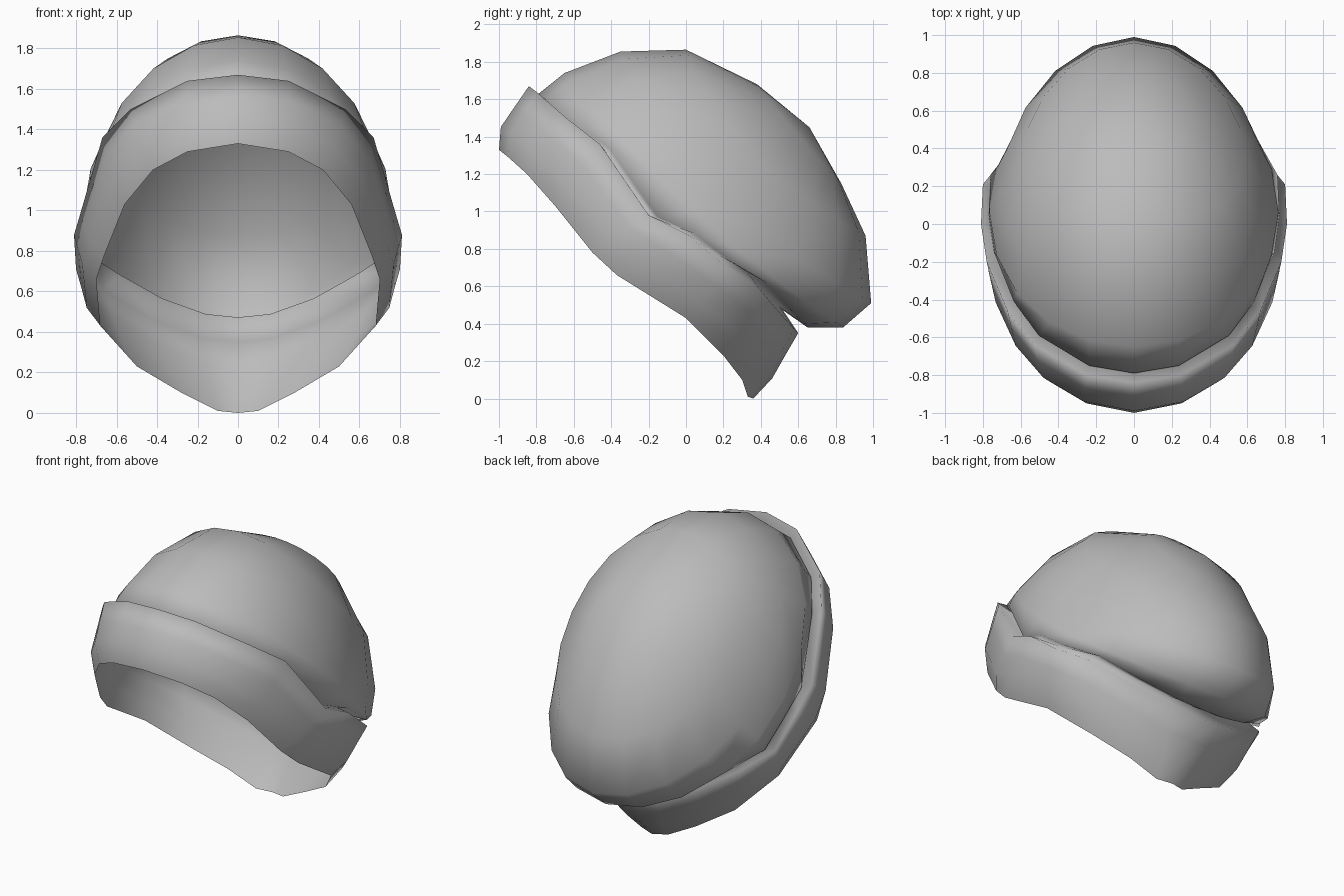
import bpy, bmesh, math
from mathutils import Vector

cube = bpy.data.objects.get("Cube")
if cube:
    bpy.data.objects.remove(cube)

wool = bpy.data.materials.new("grey wool")
wool.use_nodes = True
GREY = (0.5, 0.5, 0.5, 1)
wool.diffuse_color = GREY
wool.node_tree.nodes["Principled BSDF"].inputs["Base Color"].default_value = GREY


def loft(name, rings, apex):
    """Skin closed rings of equal size into one smooth surface ending in a tip."""
    bm = bmesh.new()
    rows = [[bm.verts.new(p) for p in ring] for ring in rings]
    tip = bm.verts.new(apex)
    n = len(rows[0])
    for i in range(n):
        j = (i + 1) % n
        for low, high in zip(rows, rows[1:]):
            bm.faces.new((low[i], low[j], high[j], high[i]))
        bm.faces.new((rows[-1][i], rows[-1][j], tip))
    for f in bm.faces:
        f.smooth = True
    mesh = bpy.data.meshes.new(name)
    bm.to_mesh(mesh)
    bm.free()
    mesh.materials.append(wool)
    obj = bpy.data.objects.new(name, mesh)
    bpy.context.collection.objects.link(obj)


def slanted_ring(front, side, back, half_width, n=20):
    """Oval ring through a front, side and back point given as (y, z)."""
    f, s, b = Vector(front), Vector(side), Vector(back)
    ring = []
    for i in range(n):
        a = math.tau * i / n
        c = math.cos(a)
        yz = f * (c * c + c) / 2 + b * (c * c - c) / 2 + s * (1 - c * c)
        ring.append(Vector((half_width * math.sin(a), yz.x, yz.y)))
    return ring


def mirrored(half):
    """Close a half outline that runs from front to back."""
    pts = [Vector(p) for p in half]
    return pts + [Vector((-p.x, p.y, p.z)) for p in pts[-2:0:-1]]


# Folded brim: lower and upper edge outlines with a slight bulge between
upper = mirrored([(0, -.84, 1.67), (.25, -.80, 1.64), (.53, -.64, 1.5),
                  (.67, -.46, 1.36), (.78, -.2, .98), (.81, 0, .88),
                  (.8, .21, .71), (.66, .38, .6), (.42, .5, .46),
                  (.18, .58, .37), (0, .6, .35)])
lower = mirrored([(0, -1, 1.33), (.25, -.95, 1.29), (.42, -.85, 1.2),
                  (.56, -.7, 1.03), (.66, -.5, .78), (.7, -.37, .66),
                  (.68, 0, .43), (.5, .2, .23), (.28, .3, .1),
                  (.1, .33, .01), (0, .36, 0)])
rings = []
for t in (0, .33, .66, 1):
    ring = []
    for low, high in zip(lower, upper):
        p = low.lerp(high, t)
        out = Vector((p.x, p.y + .12, (p.z - .8) * .3)).normalized()
        ring.append(p + out * (.2 - .1 * p.y) * t * (1 - t) ** 2)
    rings.append(ring)

# Deep crease tucked behind the brim, then the crown's edge beside the brim
rings.append([Vector((p.x * .89, p.y * .88 - .01, p.z + .02 + .17 * p.y)) for p in upper])
rings.append([Vector((p.x * .95, p.y + .05, p.z + .05 * p.y)) for p in upper])

# Crown: slanted ovals rising to the rear top
rings += [
    slanted_ring((-.65, 1.74), (.06, .99), (.84, .38), .765),
    slanted_ring((-.35, 1.855), (.17, 1.11), (.99, .51), .71),
    slanted_ring((0, 1.865), (.35, 1.31), (.96, .87), .59),
    slanted_ring((.38, 1.68), (.57, 1.44), (.83, 1.15), .31),
]
loft("knit_cap", rings, (0, .66, 1.45))
